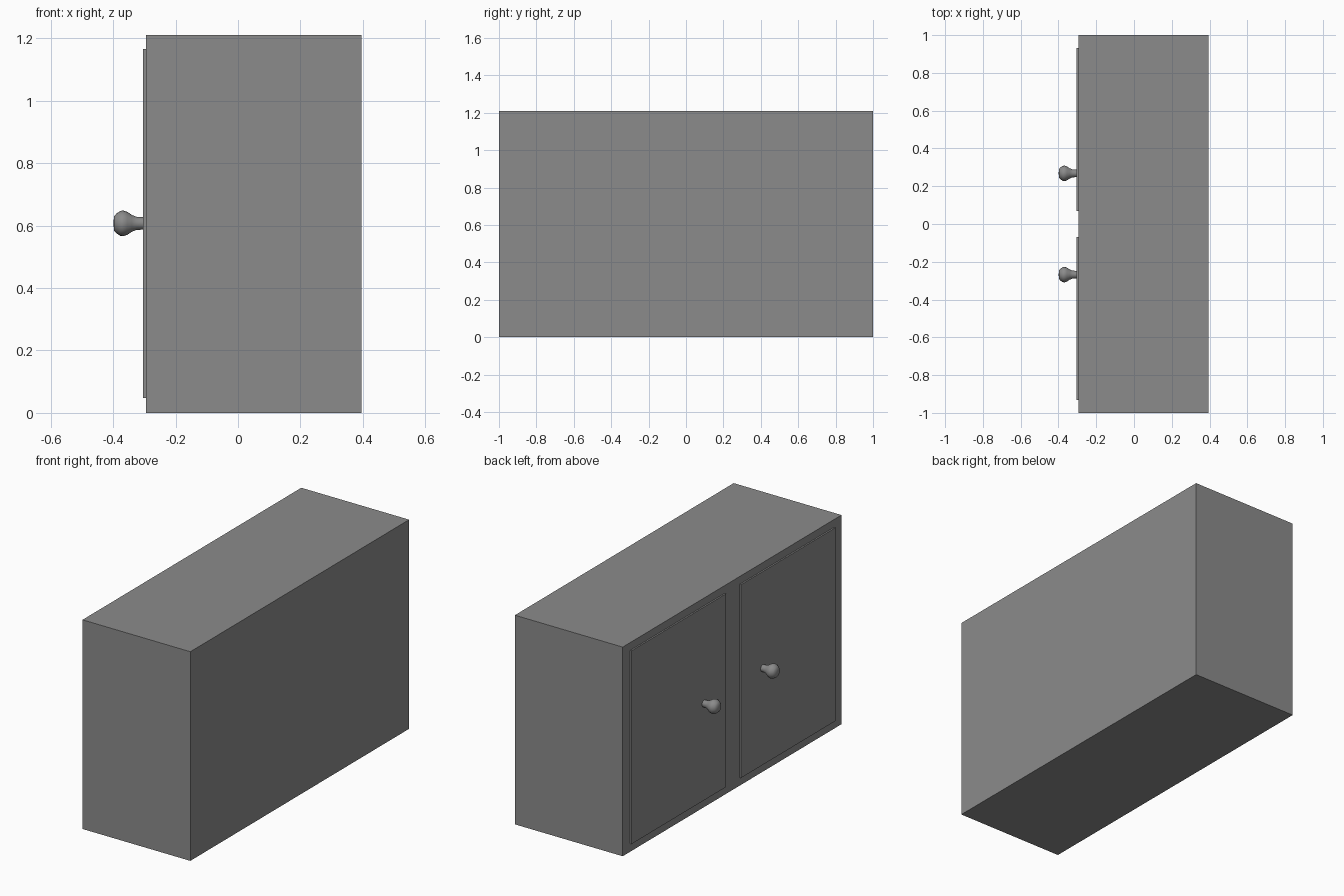
import bpy, bmesh, math
from mathutils import Matrix

cube = bpy.data.objects.get("Cube")
if cube:
    bpy.data.objects.remove(cube, do_unlink=True)

# One plain grey finish for every part
grey = bpy.data.materials.new("plain_grey")
grey.use_nodes = True
color = (0.26, 0.26, 0.26, 1)
grey.diffuse_color = color
grey.node_tree.nodes["Principled BSDF"].inputs["Base Color"].default_value = color


def add_object(name, bm):
    bmesh.ops.recalc_face_normals(bm, faces=bm.faces)
    mesh = bpy.data.meshes.new(name)
    bm.to_mesh(mesh)
    bm.free()
    mesh.materials.append(grey)
    obj = bpy.data.objects.new(name, mesh)
    bpy.context.collection.objects.link(obj)
    return obj


def add_box(name, low, high):
    bm = bmesh.new()
    size = [b - a for a, b in zip(low, high)]
    middle = [(a + b) / 2 for a, b in zip(low, high)]
    bmesh.ops.create_cube(bm, size=1, matrix=Matrix.Translation(middle) @ Matrix.Diagonal((*size, 1)))
    return add_object(name, bm)


def add_knob(name, y, z):
    # Turned profile: x position and radius, from the door outwards
    profile = [(-0.303, 0.02), (-0.325, 0.021), (-0.34, 0.027), (-0.355, 0.037),
               (-0.367, 0.041), (-0.377, 0.04), (-0.39, 0.031), (-0.397, 0.023), (-0.399, 0)]
    bm = bmesh.new()
    points = [bm.verts.new((x, y + r, z)) for x, r in profile]
    edges = [bm.edges.new(pair) for pair in zip(points, points[1:])]
    bmesh.ops.spin(bm, geom=points + edges, cent=(0, y, z), axis=(1, 0, 0),
                   angle=math.tau, steps=20)
    bmesh.ops.remove_doubles(bm, verts=bm.verts, dist=0.0005)
    knob = add_object(name, bm)
    bpy.ops.object.select_all(action="DESELECT")
    knob.select_set(True)
    bpy.context.view_layer.objects.active = knob
    bpy.ops.object.shade_smooth_by_angle(angle=math.radians(40))


# Cabinet body
add_box("cabinet_body", (-0.295, -1, 0), (0.395, 1, 1.21))

# Pair of raised doors, each with a knob near the middle of the cabinet
for label, side in (("rear", 1), ("front", -1)):
    y_low, y_high = sorted((side * 0.068, side * 0.932))
    add_box(label + "_door", (-0.304, y_low, 0.047), (-0.295, y_high, 1.165))
    add_knob(label + "_knob", side * 0.268, 0.607)
